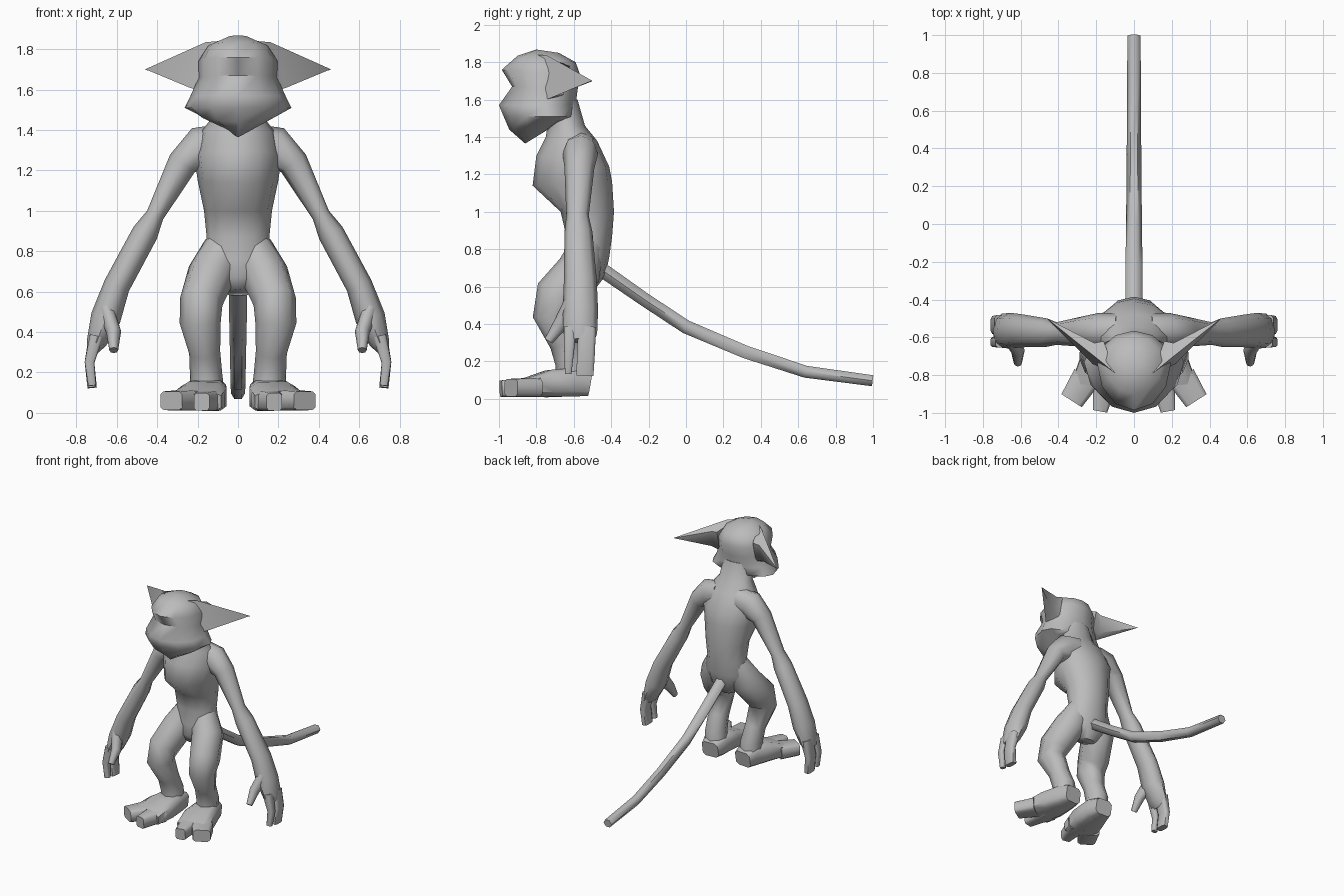
import bpy, bmesh, math
from mathutils import Vector

skin = bpy.data.materials.new("grey skin")
skin.diffuse_color = (0.5, 0.5, 0.5, 1)


def finish(name, rings, mirror=False, angle=60):
    """Skin a list of vertex rings and cap both ends."""
    bm = bmesh.new()
    vs = [[bm.verts.new(p) for p in r] for r in rings]
    n = len(vs[0])
    for a, b in zip(vs, vs[1:]):
        for i in range(n):
            j = (i + 1) % n
            bm.faces.new((a[i], a[j], b[j], b[i]))
    bm.faces.new(vs[0][::-1])
    bm.faces.new(vs[-1])
    bmesh.ops.recalc_face_normals(bm, faces=bm.faces)
    me = bpy.data.meshes.new(name)
    bm.to_mesh(me)
    bm.free()
    me.materials.append(skin)
    ob = bpy.data.objects.new(name, me)
    bpy.context.collection.objects.link(ob)
    bpy.ops.object.select_all(action='DESELECT')
    ob.select_set(True)
    bpy.context.view_layer.objects.active = ob
    bpy.ops.object.shade_smooth_by_angle(angle=math.radians(angle))
    if mirror:
        ob.modifiers.new("mirror", 'MIRROR').use_mirror_merge = False
    return ob


def stack(name, levels, n=12):
    """Levels: front z, back z, half width, front y, back y, widest y."""
    rings = []
    for zf, zb, w, yf, yb, ym in levels:
        ring = []
        for i in range(n):
            t = 2 * math.pi * i / n
            c = math.cos(t)
            y = ym + c * ((yf - ym) if c > 0 else (ym - yb))
            k = (y - yf) / (yb - yf)
            ring.append((w * math.sin(t), y, zf + (zb - zf) * k))
        rings.append(ring)
    return finish(name, rings)


def tube(name, path, side, n=8, power=1.0, mirror=True, angle=60):
    """Path: x, y, z, half size along side, half size across it."""
    pts = [Vector(p[:3]) for p in path]
    rings = []
    for i, p in enumerate(path):
        t = (pts[min(i + 1, len(pts) - 1)] - pts[max(i - 1, 0)]).normalized()
        u = t.cross(Vector(side)).normalized()
        s = u.cross(t)
        ring = []
        for k in range(n):
            a = 2 * math.pi * (k + (0.5 if power < 1 else 0)) / n
            c, d = math.cos(a), math.sin(a)
            c = math.copysign(abs(c) ** power, c)
            d = math.copysign(abs(d) ** power, d)
            ring.append(pts[i] + s * c * p[3] + u * d * p[4])
        rings.append(ring)
    return finish(name, rings, mirror, angle)


X, Y = (1, 0, 0), (0, 1, 0)

# torso and neck
stack("torso", [
    (0.61, 0.58, 0.07, -0.62, -0.49, -0.55),
    (0.67, 0.66, 0.14, -0.65, -0.43, -0.54),
    (0.76, 0.76, 0.18, -0.65, -0.41, -0.53),
    (0.87, 0.87, 0.155, -0.64, -0.395, -0.53),
    (1.00, 1.00, 0.168, -0.67, -0.385, -0.53),
    (1.14, 1.16, 0.20, -0.82, -0.395, -0.57),
    (1.30, 1.24, 0.215, -0.80, -0.41, -0.57),
    (1.40, 1.38, 0.185, -0.75, -0.475, -0.59),
    (1.46, 1.46, 0.13, -0.74, -0.54, -0.63),
    (1.58, 1.60, 0.115, -0.76, -0.58, -0.67)])

# head with muzzle, flared cheeks and brow
stack("head", [
    (1.365, 1.50, 0.03, -0.86, -0.64, -0.78),
    (1.44, 1.505, 0.20, -0.945, -0.61, -0.75),
    (1.51, 1.51, 0.265, -0.975, -0.60, -0.73),
    (1.57, 1.57, 0.235, -1.0, -0.59, -0.75),
    (1.67, 1.65, 0.195, -0.93, -0.58, -0.74),
    (1.76, 1.73, 0.195, -0.985, -0.565, -0.74),
    (1.835, 1.80, 0.15, -0.90, -0.59, -0.74),
    (1.868, 1.85, 0.05, -0.80, -0.68, -0.75)])

# pointed ears
ear = [[(0.10, -0.79, 1.84), (0.16, -0.62, 1.78), (0.16, -0.66, 1.62), (0.18, -0.78, 1.59)],
       [(0.16, -0.74, 1.835), (0.21, -0.63, 1.77), (0.23, -0.65, 1.64), (0.24, -0.72, 1.61)],
       [(0.457, -0.503, 1.702), (0.46, -0.50, 1.70), (0.458, -0.502, 1.698), (0.456, -0.506, 1.70)]]
finish("ear", ear, True)

# arms, palms and digits
tube("arm", [
    (0.08, -0.56, 1.33, 0.09, 0.10), (0.18, -0.565, 1.31, 0.095, 0.11),
    (0.275, -0.57, 1.235, 0.08, 0.075), (0.41, -0.58, 0.98, 0.06, 0.045),
    (0.46, -0.575, 0.89, 0.075, 0.065), (0.60, -0.565, 0.63, 0.088, 0.066),
    (0.655, -0.565, 0.47, 0.095, 0.075), (0.70, -0.565, 0.35, 0.09, 0.05),
    (0.72, -0.565, 0.31, 0.075, 0.03)], Y)
tube("broad_finger", [
    (0.705, -0.53, 0.38, 0.05, 0.035), (0.735, -0.535, 0.25, 0.05, 0.025),
    (0.722, -0.54, 0.125, 0.047, 0.024)], Y, power=0.5)
tube("narrow_finger", [
    (0.70, -0.62, 0.38, 0.035, 0.035), (0.735, -0.625, 0.25, 0.027, 0.025),
    (0.722, -0.63, 0.135, 0.018, 0.02)], Y, power=0.5)
tube("thumb", [
    (0.65, -0.60, 0.50, 0.04, 0.06), (0.615, -0.67, 0.40, 0.037, 0.04),
    (0.615, -0.735, 0.31, 0.022, 0.024)], X)

# bent legs
tube("leg", [
    (0.07, -0.53, 0.82, 0.10, 0.09), (0.13, -0.57, 0.69, 0.12, 0.12),
    (0.182, -0.68, 0.55, 0.107, 0.13), (0.187, -0.715, 0.45, 0.102, 0.105),
    (0.165, -0.65, 0.30, 0.077, 0.08), (0.158, -0.61, 0.19, 0.08, 0.088),
    (0.15, -0.61, 0.08, 0.085, 0.09)], X)

# feet and toes
tube("foot", [
    (0.145, -0.515, 0.075, 0.07, 0.062), (0.15, -0.60, 0.09, 0.095, 0.08),
    (0.17, -0.73, 0.082, 0.12, 0.075), (0.205, -0.86, 0.06, 0.13, 0.05)], X, power=0.5)
tube("inner_toe", [
    (0.14, -0.80, 0.062, 0.08, 0.052), (0.16, -0.88, 0.06, 0.06, 0.05),
    (0.18, -0.99, 0.055, 0.04, 0.045)], X, power=0.4)
tube("outer_toe", [
    (0.25, -0.81, 0.062, 0.08, 0.052), (0.33, -0.935, 0.06, 0.066, 0.048)],
    (1, 0.6, 0), power=0.4)

# drooping tail
tube("tail", [
    (0, -0.45, 0.69, 0.045, 0.045), (0, -0.22, 0.53, 0.045, 0.042),
    (0, 0.0, 0.385, 0.042, 0.042), (0, 0.32, 0.25, 0.039, 0.04),
    (0, 0.64, 0.145, 0.037, 0.037), (0, 0.998, 0.097, 0.035, 0.034)],
    X, n=6, mirror=False)
